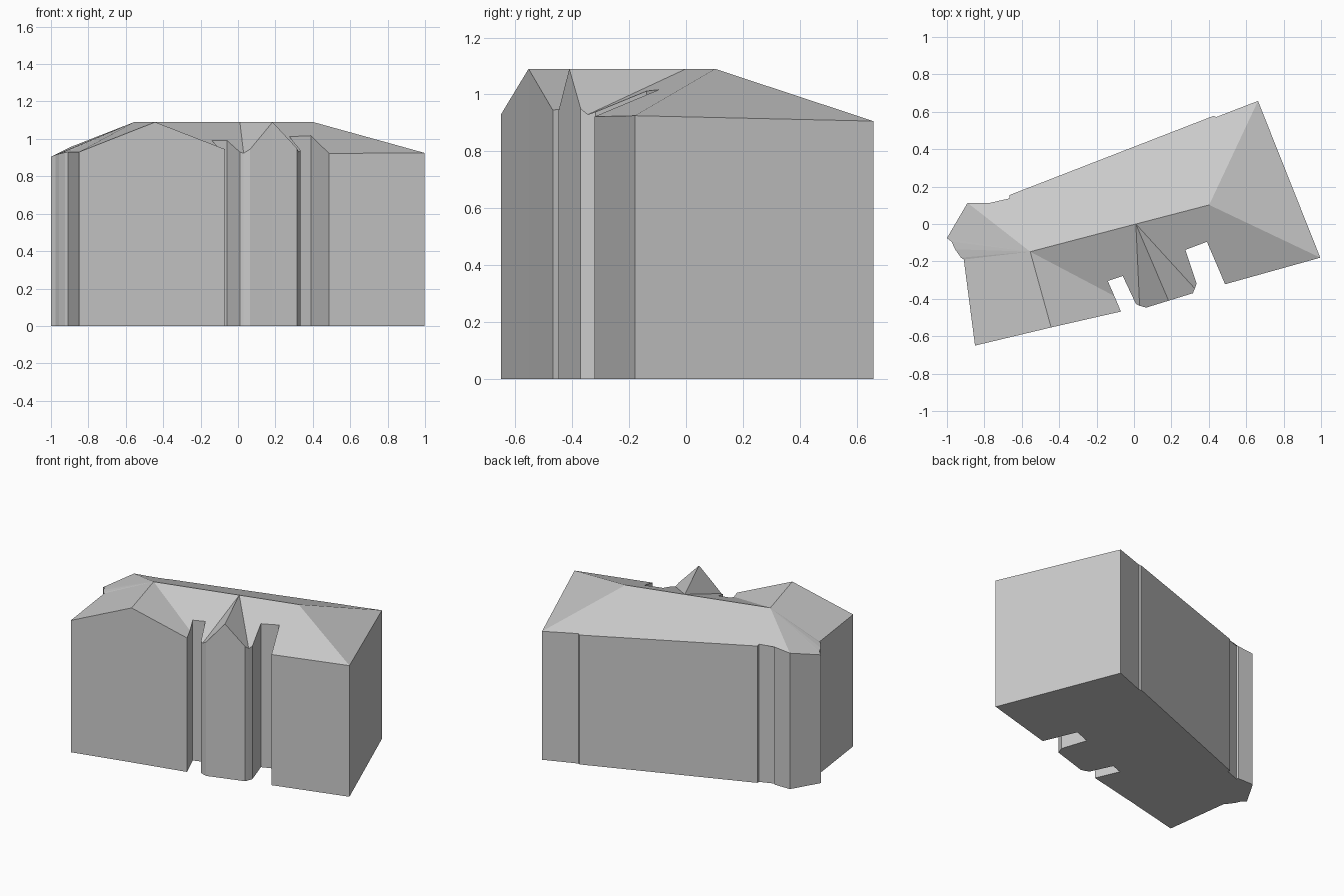
import bpy
import bmesh
from mathutils import Vector

cube = bpy.data.objects.get("Cube")
if cube:
    bpy.data.objects.remove(cube, do_unlink=True)

# One plain stone grey for the whole building
stone = bpy.data.materials.new("stone grey")
stone.use_nodes = True
stone.diffuse_color = (0.6, 0.6, 0.6, 1)
stone.node_tree.nodes["Principled BSDF"].inputs["Base Color"].default_value = stone.diffuse_color

RIDGE = 1.09
PITCH = 0.389

# Ridge points of the main roof, from left wing to right hip
ridge = {
    "ridge_wing": Vector((-0.555, -0.148, RIDGE)),
    "ridge_middle": Vector((0.01, 0.0, RIDGE)),
    "ridge_hip": Vector((0.402, 0.102, RIDGE)),
}
along = (ridge["ridge_hip"] - ridge["ridge_wing"]).normalized()


def main_slope(x, y):
    """Height of the main roof, falling evenly away from the ridge."""
    offset = Vector((x, y, 0)) - ridge["ridge_hip"]
    return RIDGE - PITCH * abs(along.x * offset.y - along.y * offset.x)


# Eaves outline, counter-clockwise; points without a height lie on the main slope
eaves_outline = [
    ("wing_outer", -0.85, -0.65, 0.93),
    ("wing_apex", -0.443, -0.553, RIDGE),
    ("wing_inner", -0.07, -0.468, 0.945),
    ("wing_valley", -0.105, -0.385),
    ("left_recess_a", -0.14, -0.305),
    ("left_recess_b", -0.06, -0.278),
    ("bay_left", 0.01, -0.427),
    ("bay_left_valley", 0.03, -0.437),
    ("bay_left_front", 0.065, -0.447, 0.945),
    ("bay_apex", 0.185, -0.41, RIDGE),
    ("bay_right_front", 0.315, -0.37, 0.95),
    ("bay_right_valley", 0.325, -0.345),
    ("bay_right", 0.335, -0.318),
    ("right_recess_a", 0.275, -0.138),
    ("right_recess_b", 0.39, -0.095),
    ("hip_inner", 0.487, -0.322),
    ("hip_front", 0.996, -0.18),
    ("hip_back", 0.663, 0.658),
    ("back_step_a", 0.44, 0.572),
    ("back_step_b", 0.425, 0.578),
    ("back_corner", -0.665, 0.155),
    ("back_corner_in", -0.665, 0.137),
    ("back_notch_a", -0.765, 0.10),
    ("back_notch_b", -0.77, 0.113),
    ("end_back", -0.89, 0.113),
    ("end_tip", -1.0, -0.075, 0.905),
    ("end_step_a", -0.975, -0.095, 0.915),
    ("end_step_b", -0.957, -0.135, 0.92),
    ("end_step_c", -0.925, -0.18, 0.927),
    ("wing_step", -0.91, -0.19, 0.93),
]
names = [point[0] for point in eaves_outline]
eaves = {}
for name, x, y, *height in eaves_outline:
    eaves[name] = Vector((x, y, height[0] if height else main_slope(x, y)))


def run(first, last):
    """Names of the eaves points from first to last."""
    return names[names.index(first):names.index(last) + 1]


# Roof slopes as rings of named points
slopes = [
    ["ridge_wing", "wing_apex", "wing_inner", "wing_valley"],
    ["ridge_wing"] + run("wing_valley", "bay_left_valley") + ["ridge_middle"],
    ["ridge_middle", "bay_left_valley", "bay_left_front", "bay_apex"],
    ["ridge_middle", "bay_apex", "bay_right_front", "bay_right_valley"],
    ["ridge_middle"] + run("bay_right_valley", "hip_front") + ["ridge_hip"],
    ["ridge_hip", "hip_front", "hip_back"],
    ["ridge_hip"] + run("hip_back", "end_back") + ["ridge_wing", "ridge_middle"],
    ["ridge_wing", "wing_step", "wing_outer", "wing_apex"],
]
# The end slope fans out from the ridge over the stepped corner
end_run = run("end_back", "wing_step")
slopes += [["ridge_wing", a, b] for a, b in zip(end_run, end_run[1:])]


def finish(name, bm):
    bmesh.ops.triangulate(bm, faces=[f for f in bm.faces if len(f.verts) > 4])
    mesh = bpy.data.meshes.new(name)
    bm.to_mesh(mesh)
    bm.free()
    mesh.materials.append(stone)
    obj = bpy.data.objects.new(name, mesh)
    bpy.context.collection.objects.link(obj)


# Roof
bm = bmesh.new()
corner = {name: bm.verts.new(co) for name, co in {**eaves, **ridge}.items()}
for ring in slopes:
    bm.faces.new([corner[name] for name in ring])
finish("roof", bm)

# Walls and floor
bm = bmesh.new()
top = [bm.verts.new(eaves[name]) for name in names]
base = [bm.verts.new((v.co.x, v.co.y, 0)) for v in top]
for i in range(len(top)):
    bm.faces.new((base[i - 1], base[i], top[i], top[i - 1]))
bm.faces.new(base[::-1])
finish("walls_and_floor", bm)
